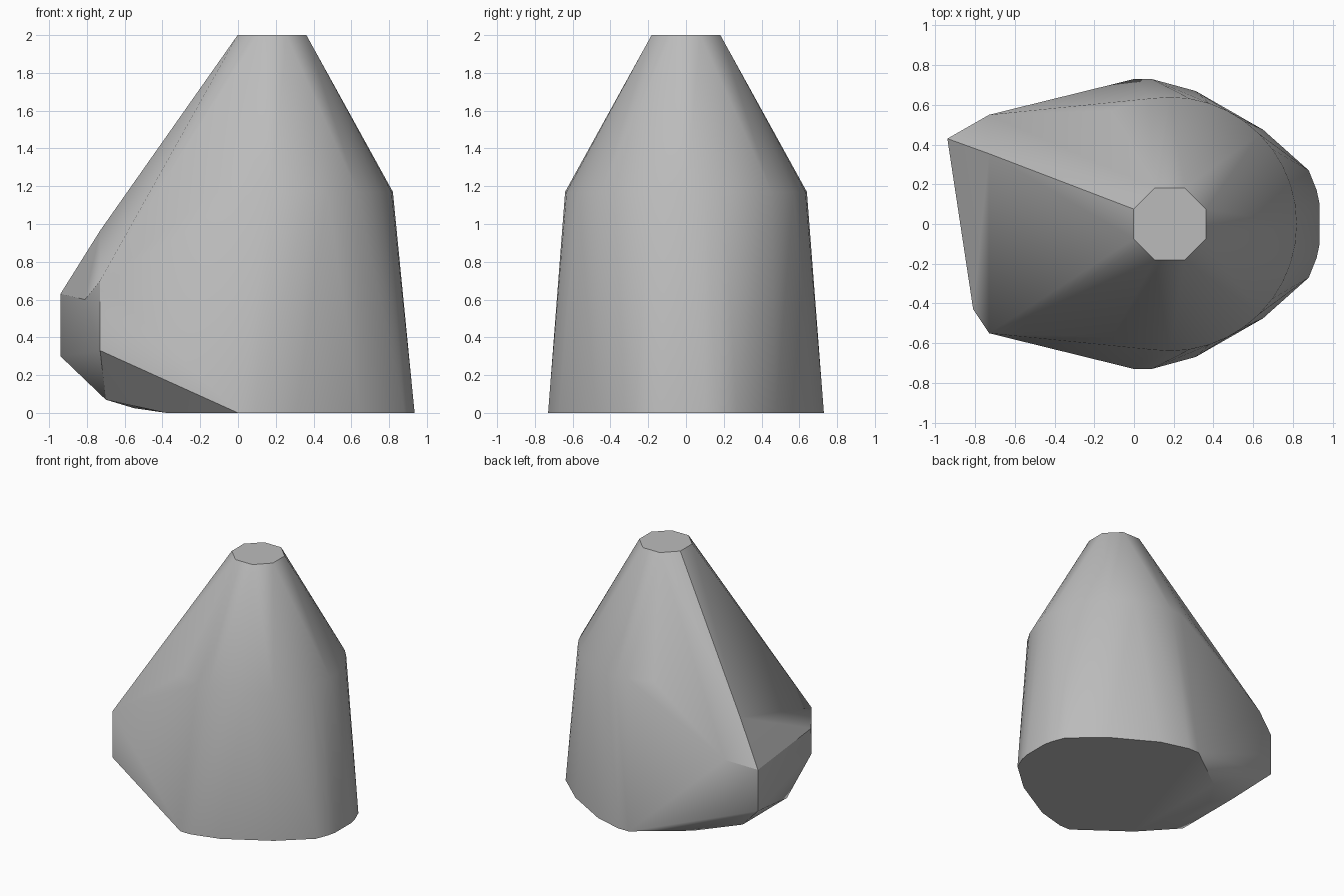
import bpy, bmesh, math

cube = bpy.data.objects.get("Cube")
if cube:
    bpy.data.objects.remove(cube, do_unlink=True)

# One plain grey for the whole body
grey = bpy.data.materials.new("plain_grey")
colour = (0.5, 0.5, 0.5, 1)
grey.diffuse_color = colour
grey.use_nodes = True
grey.node_tree.nodes["Principled BSDF"].inputs["Base Color"].default_value = colour

AXIS_X = 0.18


def ring(radius, z, sides, turn=0.0):
    """Regular polygon around the upright axis."""
    angles = [turn + math.tau * i / sides for i in range(sides)]
    return [(AXIS_X + radius * math.cos(a), radius * math.sin(a), z) for a in angles]


def mirrored(points):
    """Points on both the front and the back side."""
    return [(x, s * y, z) for x, y, z in points for s in (-1, 1)]


# Flat octagonal tip and round shoulder
points = ring(0.197, 2.0, 8, math.pi / 8) + ring(0.64, 1.17, 40)

# Foot outline, wider than the shoulder
foot = [(0.935, 0.1), (0.92, 0.17), (0.88, 0.27), (0.65, 0.475),
        (0.31, 0.67), (0.09, 0.73), (0.0, 0.73), (-0.38, 0.45)]
points += mirrored([(x, y, 0.0) for x, y in foot])

# Bulge on one side, rising from the foot
points += mirrored([(-0.55, 0.2, 0.025), (-0.7, 0.28, 0.07),
                    (-0.73, 0.55, 0.33), (-0.73, 0.55, 0.7)])
# Uneven outer corners of the bulge
points += [(-0.81, -0.43, 0.6), (-0.94, 0.43, 0.3),
           (-0.94, 0.43, 0.63), (-0.73, 0.354, 0.965)]

# Wrap everything in one convex skin
bm = bmesh.new()
for p in points:
    bm.verts.new(p)
hull = bmesh.ops.convex_hull(bm, input=bm.verts)
inside = {g for g in hull["geom_interior"] + hull["geom_unused"]
          if isinstance(g, bmesh.types.BMVert)}
bmesh.ops.delete(bm, geom=list(inside), context="VERTS")
bmesh.ops.dissolve_limit(bm, angle_limit=math.radians(0.5),
                         verts=bm.verts, edges=bm.edges)
bmesh.ops.recalc_face_normals(bm, faces=bm.faces)

mesh = bpy.data.meshes.new("body")
bm.to_mesh(mesh)
bm.free()
mesh.materials.append(grey)
body = bpy.data.objects.new("body", mesh)
bpy.context.collection.objects.link(body)

# Soft sides with crisp tip and foot edges
bpy.ops.object.select_all(action="DESELECT")
body.select_set(True)
bpy.context.view_layer.objects.active = body
bpy.ops.object.shade_smooth_by_angle(angle=math.radians(30))
